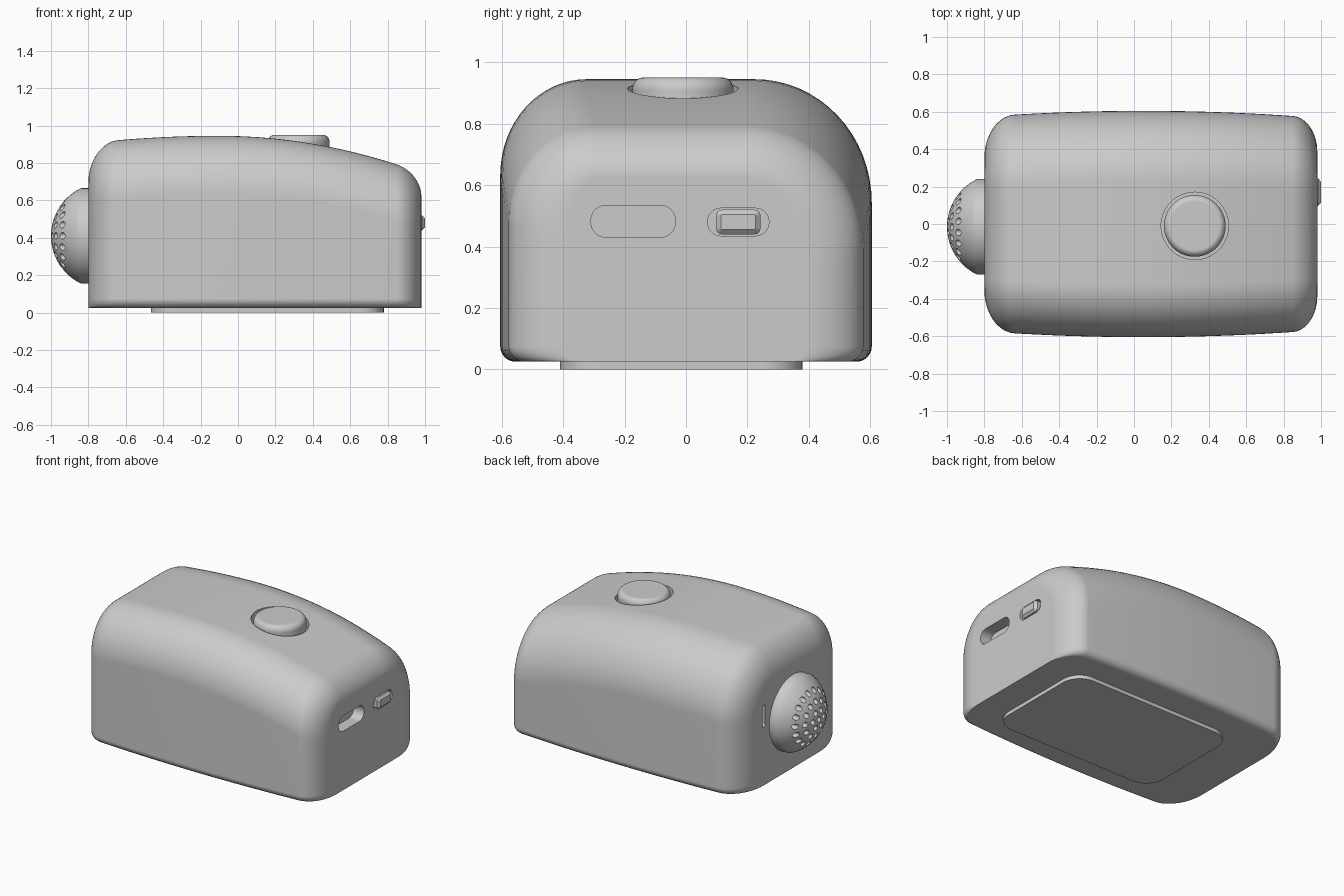
import bpy, bmesh
from math import sin, cos, pi, radians, sqrt
from mathutils import Matrix, Vector

if "Cube" in bpy.data.objects:
    bpy.data.objects.remove(bpy.data.objects["Cube"])

grey = bpy.data.materials.new("matte grey")
grey.use_nodes = True
grey.diffuse_color = (0.6, 0.6, 0.6, 1)
grey.node_tree.nodes["Principled BSDF"].inputs["Base Color"].default_value = (0.6, 0.6, 0.6, 1)

# Axis frames: local z becomes world +x or -x
TO_RIGHT = Matrix(((0, 0, 1), (1, 0, 0), (0, 1, 0))).to_4x4()
TO_LEFT = Matrix(((0, 0, -1), (-1, 0, 0), (0, 1, 0))).to_4x4()
UP = Matrix.Identity(4)


def loft(name, rings, frame=UP, place=(0, 0, 0)):
    """Skin a list of equal-length closed rings and cap both ends."""
    bm = bmesh.new()
    loops = [[bm.verts.new(p) for p in ring] for ring in rings]
    n = len(loops[0])
    for a, b in zip(loops, loops[1:]):
        for i in range(n):
            j = (i + 1) % n
            bm.faces.new((a[i], a[j], b[j], b[i]))
    bm.faces.new(loops[0][::-1])
    bm.faces.new(loops[-1])
    bm.transform(Matrix.Translation(place) @ frame)
    bmesh.ops.recalc_face_normals(bm, faces=bm.faces)
    mesh = bpy.data.meshes.new(name)
    bm.to_mesh(mesh)
    bm.free()
    obj = bpy.data.objects.new(name, mesh)
    bpy.context.collection.objects.link(obj)
    mesh.materials.append(grey)
    return obj


def arc(cx, cy, rx, ry, start, steps=8):
    """Quarter ellipse, counter-clockwise from the start angle."""
    angles = [radians(start + 90 * i / steps) for i in range(steps + 1)]
    return [(cx + rx * cos(a), cy + ry * sin(a)) for a in angles]


def lathe(name, profile, frame, place, sides=64):
    rings = [[(r * cos(2 * pi * i / sides), r * sin(2 * pi * i / sides), z)
              for i in range(sides)] for r, z in profile]
    return loft(name, rings, frame, place)


def plate(name, w, h, r, levels, frame, place):
    """Rounded rectangle through (inset, height) levels."""
    rings = []
    for inset, z in levels:
        x, y, q = w / 2 - r, h / 2 - r, r - inset
        pts = (arc(x, y, q, q, 0) + arc(-x, y, q, q, 90)
               + arc(-x, -y, q, q, 180) + arc(x, -y, q, q, 270))
        rings.append([(px, py, z) for px, py in pts])
    return loft(name, rings, frame, place)


def carve(target, cutters):
    bpy.context.view_layer.objects.active = target
    for cutter in cutters:
        mod = target.modifiers.new("cut", "BOOLEAN")
        mod.operation, mod.solver, mod.object = "DIFFERENCE", "EXACT", cutter
        bpy.ops.object.modifier_apply(modifier=mod.name)
        bpy.data.objects.remove(cutter)


def smooth(obj):
    bpy.ops.object.select_all(action="DESELECT")
    obj.select_set(True)
    bpy.context.view_layer.objects.active = obj
    bpy.ops.object.shade_smooth_by_angle(angle=radians(32))
    mod = obj.modifiers.new("weighted normals", "WEIGHTED_NORMAL")
    mod.keep_sharp = True


# Housing: sections along x, bulging in plan and sloping down to the right
BACK, FRONT, BASE = -0.8, 0.98, 0.025


def section(x, dy, dz):
    w = 0.605 - 0.035 * ((x - 0.05) / 0.9) ** 2 - dy
    top = 0.945 - (0.08 if x < -0.1 else 0.17) * (x + 0.1) ** 2 - dz
    ry, rz = 0.38 - dy, 0.40 - dz
    sy, sz = 0.28 - dy, 0.31 - dz
    f = 0.05
    pts = (arc(w - ry, top - rz, ry, rz, 0, 16) + arc(sy - w, top - sz, sy, sz, 90, 16)
           + arc(f - w, BASE + f, f, f, 180, 6) + arc(w - f, BASE + f, f, f, 270, 6))
    return [(x, y, z) for y, z in pts]


STEPS = 14
turn = [pi / 2 * i / STEPS for i in range(STEPS + 1)]
rings = [section(BACK + 0.16 * (1 - cos(a)), 0.22 * (1 - sin(a)), 0.21 * (1 - sin(a)))
         for a in turn]
rings += [section(-0.64 + 1.49 * i / 20, 0, 0) for i in range(1, 20)]
rings += [section(FRONT - 0.13 * (1 - cos(a)), 0.18 * (1 - sin(a)), 0.12 * (1 - sin(a)))
          for a in reversed(turn)]
housing = loft("housing", rings)

# Openings: button well, port, switch slot and a narrow slit beside the dome
BUTTON = (0.325, -0.01, 0)
carve(housing, [
    lathe("button_well", [(0.18, 0.84), (0.18, 1.1)], UP, BUTTON),
    plate("port_cut", 0.275, 0.105, 0.05, [(0, -0.08), (0, 0.1)], TO_RIGHT, (FRONT, -0.172, 0.482)),
    plate("switch_cut", 0.2, 0.09, 0.044, [(0, -0.06), (0, 0.1)], TO_RIGHT, (FRONT, 0.17, 0.48)),
    plate("slit_cut", 0.03, 0.15, 0.014, [(0, -0.05), (0, 0.1)], TO_LEFT, (BACK, 0.3, 0.5)),
])
smooth(housing)

# Round push button with a soft edge
edge = [(0.13 + 0.035 * cos(a), 0.91 + 0.04 * sin(a)) for a in turn]
smooth(lathe("push_button", [(0.165, 0.82)] + edge, UP, BUTTON))

# Sliding switch
smooth(plate("slide_switch", 0.145, 0.08, 0.02,
             [(0, -0.07), (0, 0.005), (0.016, 0.02)], TO_RIGHT, (FRONT, 0.17, 0.48)))

# Perforated dome: short collar plus a spherical cap
DOME = (BACK, -0.015, 0.41)
RIM, COLLAR, CAP = 0.255, 0.04, 0.16
ball = (RIM ** 2 + CAP ** 2) / (2 * CAP)


def cap_height(r):
    return COLLAR + CAP - ball + sqrt(ball ** 2 - r ** 2)


radii = [RIM * (1 - i / 20) for i in range(20)] + [0.002]
dome = lathe("dome", [(RIM, -0.04)] + [(r, cap_height(r)) for r in radii], TO_LEFT, DOME)
holes = []
for ring in range(4):
    count = max(1, 6 * ring)
    for i in range(count):
        a, r = 2 * pi * i / count, 0.058 * ring
        spot = Vector(DOME) + TO_LEFT @ Vector((r * cos(a), r * sin(a), cap_height(r)))
        holes.append(lathe("hole", [(0.018, -0.04), (0.018, 0.06)], TO_LEFT, spot, 16))
carve(dome, holes)
smooth(dome)

# Foot pad under the housing
smooth(plate("foot_pad", 1.245, 0.79, 0.13, [(0, 0), (0, 0.04)], UP, (0.157, -0.015, 0)))
